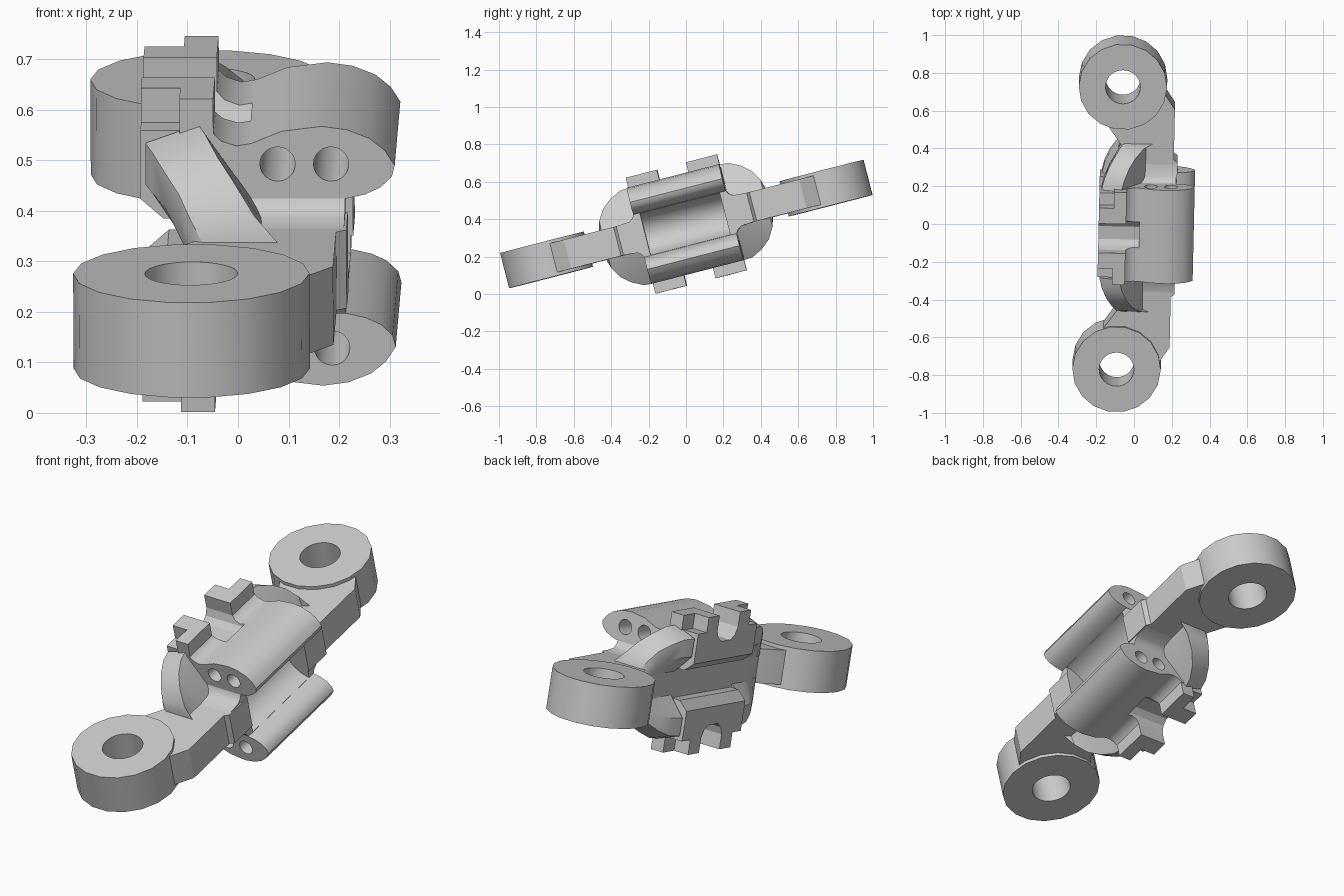
import bpy, bmesh, math
from mathutils import Matrix

if "Cube" in bpy.data.objects:
    bpy.data.objects.remove(bpy.data.objects["Cube"])

# whole link leans up toward +y, with a slight yaw
POSE = (Matrix.Translation((.003, 0, 0.374)) @ Matrix.Rotation(math.radians(-1.3), 4, 'Z')
        @ Matrix.Rotation(math.radians(14.4), 4, 'X'))
PLACE = {'x': lambda a, b, h: (h, a, b),
         'y': lambda a, b, h: (a, h, b),
         'z': lambda a, b, h: (a, b, h)}
parts = []


def make(name, rings):
    """Closed solid skinned through a list of equal-length point rings."""
    bm = bmesh.new()
    loops = [[bm.verts.new(p) for p in r] for r in rings]
    n = len(rings[0])
    for a, b in zip(loops, loops[1:]):
        for i in range(n):
            j = (i + 1) % n
            bm.faces.new((a[i], a[j], b[j], b[i]))
    bm.faces.new(loops[0])
    bm.faces.new(loops[-1])
    bmesh.ops.recalc_face_normals(bm, faces=bm.faces)
    me = bpy.data.meshes.new(name)
    bm.to_mesh(me)
    bm.free()
    ob = bpy.data.objects.new(name, me)
    bpy.context.collection.objects.link(ob)
    parts.append(ob)
    return ob


def prism(name, pts, axis, lo, hi):
    return make(name, [[PLACE[axis](a, b, h) for a, b in pts] for h in (lo, hi)])


def oval(cx, cy, rx, ry, n):
    return [(cx + rx * math.cos(2 * math.pi * i / n), cy + ry * math.sin(2 * math.pi * i / n))
            for i in range(n)]


def cut(ob, cutters):
    for c in cutters:
        m = ob.modifiers.new("cut", 'BOOLEAN')
        m.operation, m.solver, m.object = 'DIFFERENCE', 'EXACT', c
    bpy.context.view_layer.update()
    dg = bpy.context.evaluated_depsgraph_get()
    me = bpy.data.meshes.new_from_object(ob.evaluated_get(dg))
    ob.modifiers.clear()
    ob.data = me


def discard(cutters):
    for c in cutters:
        parts.remove(c)
        bpy.data.objects.remove(c)


# web and arms: one flat plate running from eye to eye
half = [(.22, .36), (.2, .375), (.2, .65), (.14, .74), (.02, .65),
        (-.17, .6), (-.15, .55), (-.08, .45), (-.1, .38)]
plan = half + [(x, -y) for x, y in reversed(half)]
web = prism("web_and_arms", plan, 'z', -.08, .08)

# thicker core under the clamps, flared down to the arms
q = [(.255, .118), (.265, .1), (.285, .086), (.36, .079)]
top = [(-y, z) for y, z in reversed(q)] + q
core = prism("core", [(y, -z) for y, z in top] + top[::-1], 'x', -.1, .215)

# scooped recess on the right side
scoop = prism("scoop", oval(.235, 0, .13, .118, 32), 'y', -.22, .22)
for ob in (web, core):
    cut(ob, [scoop])
discard([scoop])

# end eyes
for s, end in ((1, "back"), (-1, "front")):
    eye = prism(end + "_eye", oval(-.078, s * .772, .234, .234, 18), 'z', -.097, .097)
    bore = prism("bore", oval(-.078, s * .772, .092, .092, 32), 'z', -.3, .3)
    cut(eye, [bore])
    discard([bore])

CLAMP = [(-.11, .07), (-.11, .25), (-.045, .25), (-.03, .235), (0, .225), (.03, .23), (.09, .255),
         (.17, .265), (.22, .258), (.265, .24), (.295, .215), (.314, .185), (.308, .162),
         (.285, .14), (.255, .126), (.22, .118), (.15, .11)]
SHELF = [(-.1, .07), (-.145, .07), (-.19, .11), (-.19, .25), (-.1, .25)]
U_HALF = [(.08, .4), (.08, .25), (.065, .215), (.035, .195)]
U_SLOT = U_HALF + [(-y, z) for y, z in reversed(U_HALF)]
# gusset stations: y, crest z, left x, right x
GUSSET = [(.24, .265, -.18, -.075), (.3, .26, -.165, -.06), (.36, .23, -.14, -.035),
          (.41, .188, -.11, .0), (.445, .13, -.085, .04), (.46, .075, -.06, .09)]

for s, side in ((1, "upper"), (-1, "lower")):
    flip = lambda pts: [(a, s * b) for a, b in pts]

    # clamp body and left shelf, with two pin holes and a rounded centre slot
    clamp = prism(side + "_clamp", flip(CLAMP), 'y', -.255, .255)
    shelf = prism(side + "_shelf", flip(SHELF), 'y', -.23, .23)
    pins = [prism("pin", oval(x, s * .188, .035, .035, 24), 'y', -.4, .4) for x in (.082, .188)]
    slot = prism("slot", flip(U_SLOT), 'x', -.3, .025)
    cut(clamp, pins + [slot])
    cut(shelf, [slot])
    discard(pins + [slot])

    for e, end in ((1, "back"), (-1, "front")):
        # L-shaped tooth
        ell = [(-.045, .08), (-.045, .252), (-.112, .252), (-.112, .165), (-.19, .165), (-.19, .08)]
        lo, hi = sorted((s * .24, s * .32))
        prism(f"{side}_{end}_tooth", [(x, e * y) for x, y in ell], 'z', lo, hi)
        # curved gusset sweeping from clamp down to arm, leaning over the plate
        make(f"{side}_{end}_gusset",
             [[(x, e * y, s * h) for x, h in
               ((max(l, -.095), .05), (max(r, .06), .05), (max(r, .05), min(z, .085)),
                (r, z), (l, z - .2 * (z - .075)), (l, z - .6 * (z - .06)))]
              for y, z, l, r in GUSSET])

# pose every part and shade
bpy.ops.object.select_all(action='DESELECT')
for ob in parts:
    ob.data.transform(POSE)
    ob.select_set(True)
bpy.context.view_layer.objects.active = parts[0]
bpy.ops.object.shade_smooth_by_angle(angle=math.radians(32))
